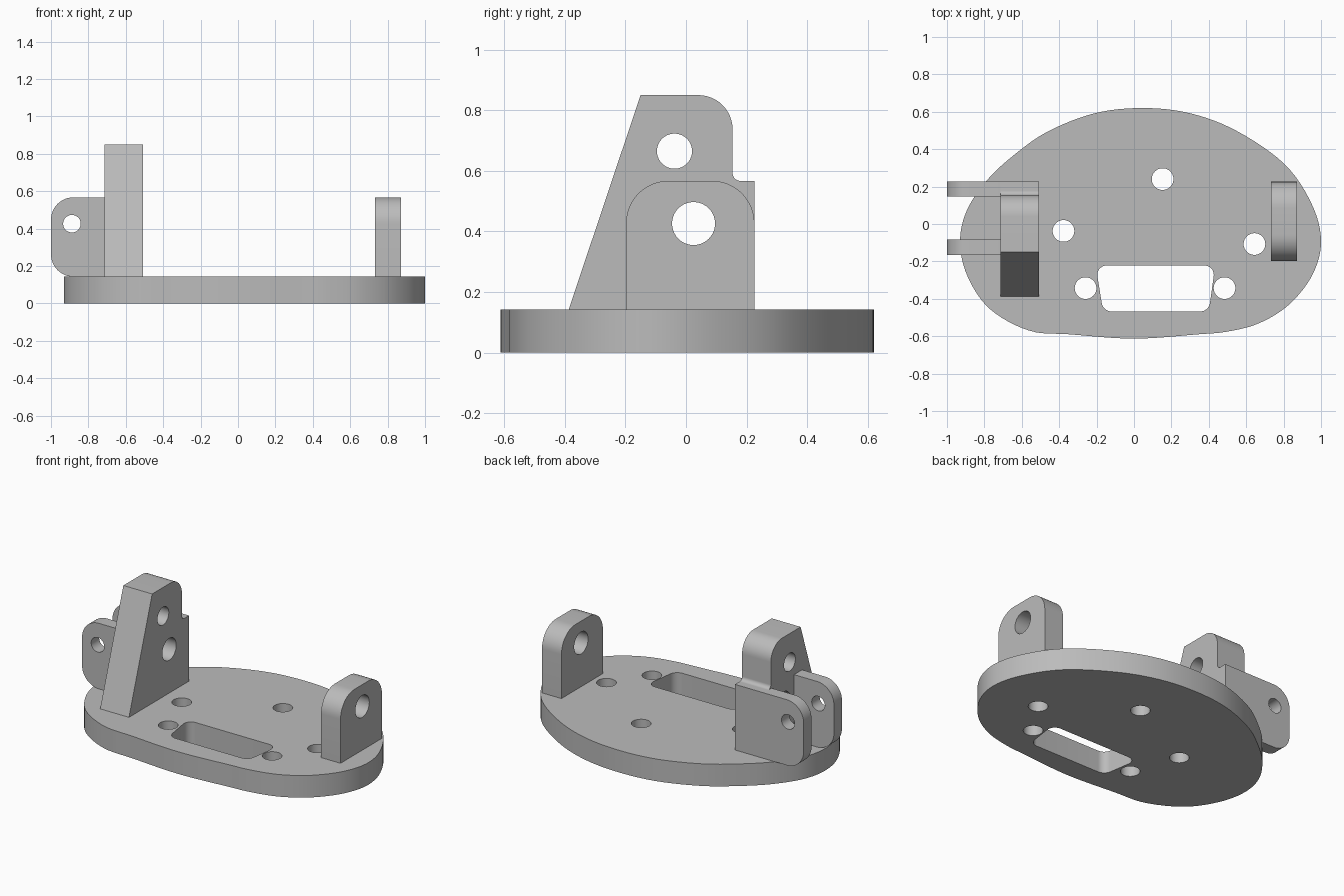
import bpy, bmesh, math
from mathutils import Matrix, Vector

if "Cube" in bpy.data.objects:
    bpy.data.objects.remove(bpy.data.objects["Cube"])

grey = bpy.data.materials.new("grey plastic")
grey.diffuse_color = (0.5, 0.5, 0.5, 1)
grey.use_nodes = True
grey.node_tree.nodes["Principled BSDF"].inputs["Base Color"].default_value = grey.diffuse_color


def circle(x, y, r, n=40):
    return [(x + r * math.cos(2 * math.pi * i / n), y + r * math.sin(2 * math.pi * i / n))
            for i in range(n)]


def rounded(corners, steps=12):
    """Polygon from (x, y, radius) corners, each rounded by a tangent arc."""
    out = []
    for i, (x, y, r) in enumerate(corners):
        p = Vector((x, y))
        if r == 0:
            out.append((x, y))
            continue
        a = (Vector(corners[i - 1][:2]) - p).normalized()
        b = (Vector(corners[(i + 1) % len(corners)][:2]) - p).normalized()
        half = a.angle(b) / 2
        c = p + (a + b).normalized() * (r / math.sin(half))
        start = p + a * (r / math.tan(half)) - c
        end = p + b * (r / math.tan(half)) - c
        a0 = math.atan2(start.y, start.x)
        sweep = math.atan2(start.x * end.y - start.y * end.x, start.dot(end))
        for k in range(steps + 1):
            t = a0 + sweep * k / steps
            out.append((c.x + r * math.cos(t), c.y + r * math.sin(t)))
    return out


def smooth_loop(pts, steps=6):
    """Closed smooth curve through the points."""
    out, n = [], len(pts)
    for i in range(n):
        p0, p1, p2, p3 = (Vector(pts[(i + k) % n]) for k in (-1, 0, 1, 2))
        for s in range(steps):
            t = s / steps
            out.append(tuple(0.5 * (2 * p1 + (p2 - p0) * t
                       + (2 * p0 - 5 * p1 + 4 * p2 - p3) * t ** 2
                       + (3 * p1 - p0 - 3 * p2 + p3) * t ** 3)))
    return out


# local profile axes (u, v, extrusion) mapped to world
AXES = {"Z": ((1, 0, 0), (0, 1, 0), (0, 0, 1)),
        "X": ((0, 1, 0), (0, 0, 1), (1, 0, 0)),
        "Y": ((1, 0, 0), (0, 0, 1), (0, -1, 0))}


def prism(name, axis, lo, hi, *loops):
    """Extrude an outline with holes along a world axis from lo to hi."""
    cu = bpy.data.curves.new(name, 'CURVE')
    cu.dimensions, cu.fill_mode = '2D', 'BOTH'
    cu.extrude = (hi - lo) / 2
    for loop in loops:
        sp = cu.splines.new('POLY')
        sp.points.add(len(loop) - 1)
        for pt, (u, v) in zip(sp.points, loop):
            pt.co = (u, v, 0, 1)
        sp.use_cyclic_u = True
    tmp = bpy.data.objects.new(name + " profile", cu)
    me = bpy.data.meshes.new_from_object(tmp)
    bpy.data.objects.remove(tmp)
    rot = Matrix([Vector(c) for c in AXES[axis]]).transposed().to_4x4()
    shift = Vector((0, 0, 0))
    shift["XYZ".index(axis)] = (lo + hi) / 2
    me.transform(Matrix.Translation(shift) @ rot)
    bm = bmesh.new()
    bm.from_mesh(me)
    bmesh.ops.remove_doubles(bm, verts=bm.verts, dist=1e-5)
    bmesh.ops.recalc_face_normals(bm, faces=bm.faces)
    bm.to_mesh(me)
    bm.free()
    me.materials.clear()
    me.materials.append(grey)
    ob = bpy.data.objects.new(name, me)
    bpy.context.collection.objects.link(ob)
    bpy.ops.object.select_all(action='DESELECT')
    ob.select_set(True)
    bpy.context.view_layer.objects.active = ob
    bpy.ops.object.shade_smooth_by_angle(angle=math.radians(30))
    return ob


BASE, SHOULDER = 0.143, 0.567

# base plate: egg-shaped outline, tapered slot and five screw holes
outline = smooth_loop([
    (0, -0.613), (-0.34, -0.59), (-0.56, -0.57), (-0.77, -0.455), (-0.89, -0.28),
    (-0.93, -0.1), (-0.895, 0.07), (-0.785, 0.235), (-0.64, 0.37), (-0.46, 0.495),
    (-0.21, 0.592), (0.045, 0.62), (0.3, 0.592), (0.55, 0.497), (0.805, 0.32),
    (0.95, 0.107), (1.0, -0.09), (0.955, -0.27), (0.83, -0.43), (0.67, -0.53),
    (0.5, -0.575), (0.34, -0.59)])
slot = rounded([(-0.205, -0.222, 0.05), (-0.165, -0.468, 0.055),
                (0.4, -0.468, 0.055), (0.434, -0.222, 0.05)])
screws = [(0.153, 0.24), (-0.377, -0.037), (0.644, -0.107), (-0.259, -0.343), (0.484, -0.343)]
prism("base_plate", "Z", 0, BASE, outline, slot, *[circle(x, y, 0.058) for x, y in screws])

# tall sloped bracket with two cross holes
tower = rounded([(-0.387, BASE, 0), (-0.15, 0.85, 0), (0.154, 0.85, 0.113),
                 (0.154, SHOULDER, 0.025), (0.226, SHOULDER, 0), (0.226, BASE, 0)])
prism("tall_bracket", "X", -0.715, -0.509, tower,
      circle(-0.038, 0.665, 0.058), circle(0.025, 0.426, 0.071))

# pair of outboard clevis tabs
tab = rounded([(-0.715, BASE, 0), (-1, BASE, 0.12), (-1, SHOULDER, 0.12), (-0.715, SHOULDER, 0)])
for name, lo, hi in (("front_tab", -0.165, -0.083), ("rear_tab", 0.146, 0.226)):
    prism(name, "Y", lo, hi, tab, circle(-0.888, 0.426, 0.047))

# single lug on the other side
lug = rounded([(-0.198, BASE, 0), (-0.198, SHOULDER, 0.14), (0.226, SHOULDER, 0.14), (0.226, BASE, 0)])
prism("side_lug", "X", 0.733, 0.872, lug, circle(0.025, 0.426, 0.071))
